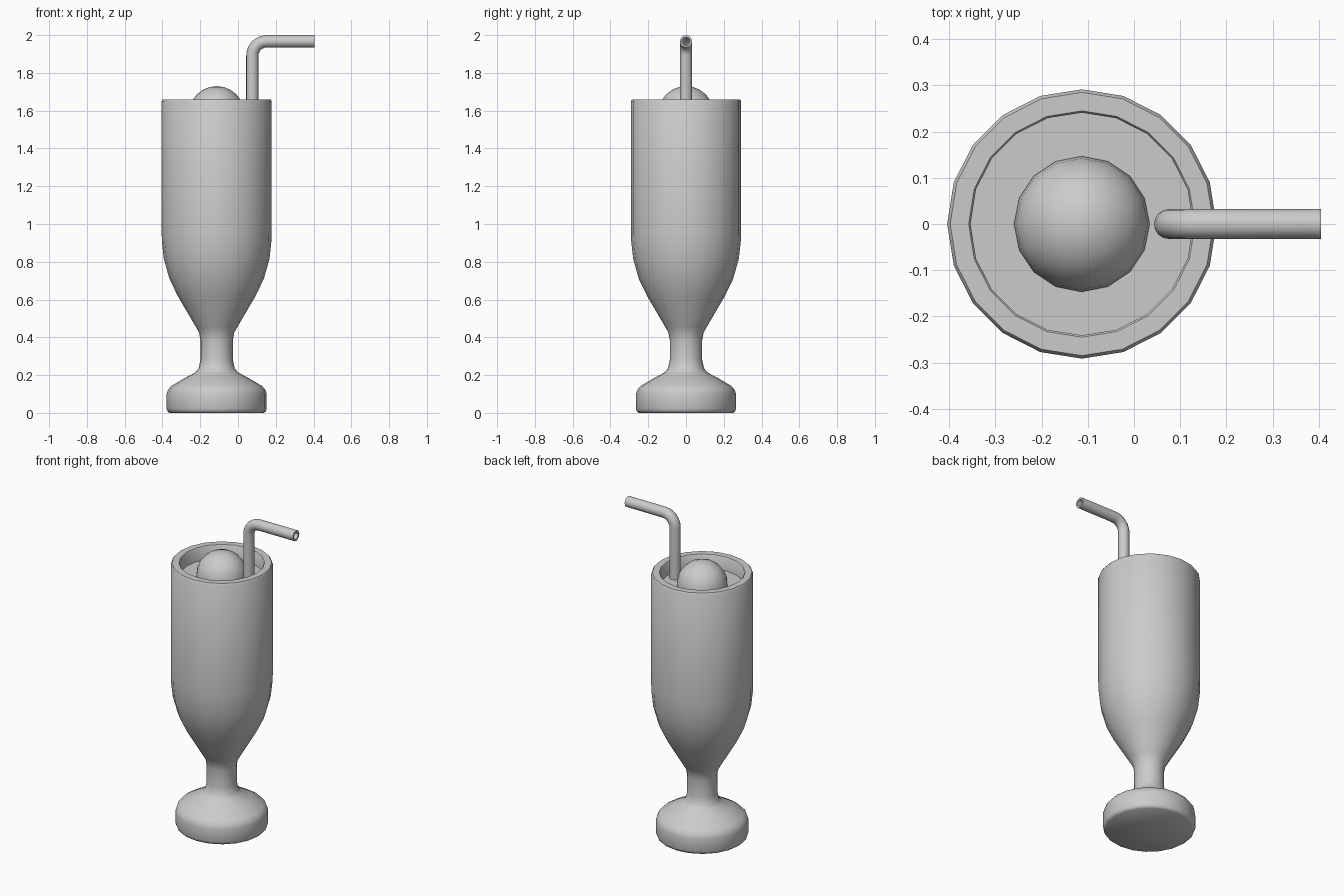
import bpy, bmesh, math

old = bpy.data.objects.get("Cube")
if old:
    bpy.data.objects.remove(old, do_unlink=True)

CX = -0.113          # axis of the glass
LIQUID_Z = 1.575

grey = bpy.data.materials.new("plain_grey")
grey.use_nodes = True
GREY = (0.6, 0.6, 0.6, 1)
grey.diffuse_color = GREY
grey.node_tree.nodes["Principled BSDF"].inputs["Base Color"].default_value = GREY


def finish(name, bm, angle=40):
    bmesh.ops.remove_doubles(bm, verts=bm.verts, dist=1e-5)
    bmesh.ops.recalc_face_normals(bm, faces=bm.faces)
    mesh = bpy.data.meshes.new(name)
    bm.to_mesh(mesh)
    bm.free()
    mesh.materials.append(grey)
    obj = bpy.data.objects.new(name, mesh)
    bpy.context.collection.objects.link(obj)
    bpy.ops.object.select_all(action='DESELECT')
    obj.select_set(True)
    bpy.context.view_layer.objects.active = obj
    bpy.ops.object.shade_smooth_by_angle(angle=math.radians(angle))
    return obj


def lathe(name, profile, sides, angle=40):
    """Turn a (radius, height) profile around the glass axis."""
    bm = bmesh.new()
    verts = [bm.verts.new((CX + r, 0, z)) for r, z in profile]
    edges = [bm.edges.new(pair) for pair in zip(verts, verts[1:])]
    bmesh.ops.spin(bm, geom=verts + edges, cent=(CX, 0, 0), axis=(0, 0, 1),
                   angle=math.tau, steps=sides, use_duplicate=False)
    return finish(name, bm, angle)


# Footed glass: foot, stem, bowl, rim and inner wall
lathe("glass", [
    (0, 0), (0.25, 0), (0.26, 0.008), (0.265, 0.022),
    (0.265, 0.10), (0.258, 0.122), (0.24, 0.143),
    (0.168, 0.185), (0.115, 0.213), (0.096, 0.235), (0.086, 0.28),
    (0.086, 0.385), (0.093, 0.425), (0.11, 0.455),
    (0.205, 0.617), (0.25, 0.71), (0.28, 0.817), (0.29, 0.91), (0.2915, 0.96),
    (0.2915, 1.65), (0.285, 1.66), (0.245, 1.66), (0.241, 1.655),
    (0.241, LIQUID_Z - 0.03)], 20)

# Drink surface
lathe("drink", [(0, LIQUID_Z), (0.243, LIQUID_Z)], 20)

# Scoop floating in the drink
bm = bmesh.new()
bmesh.ops.create_uvsphere(bm, u_segments=16, v_segments=12, radius=0.147)
bmesh.ops.translate(bm, verts=bm.verts, vec=(CX, 0, 1.583))
finish("scoop", bm, 60)

# Bent hollow straw: outer wall out to the tip, then the inner wall back
SX, SZ, BEND, TIP = 0.076, 1.967, 0.075, 0.405
path = [(SX, LIQUID_Z - 0.06, 0)]
for i in range(7):
    a = math.pi / 2 * i / 6
    path.append((SX + BEND * (1 - math.cos(a)), SZ - BEND * (1 - math.sin(a)), a))
path.append((TIP, SZ, math.pi / 2))
bm = bmesh.new()
SIDES = 16
rings = []
for radius, points in ((0.0325, path), (0.021, path[::-1])):
    for x, z, a in points:
        ring = []
        for k in range(SIDES):
            t = math.tau * k / SIDES
            u = radius * math.cos(t)
            ring.append(bm.verts.new((x + u * math.cos(a), radius * math.sin(t),
                                      z - u * math.sin(a))))
        rings.append(ring)
for r1, r2 in zip(rings, rings[1:] + rings[:1]):
    for k in range(SIDES):
        j = (k + 1) % SIDES
        bm.faces.new((r1[k], r1[j], r2[j], r2[k]))
finish("straw", bm)
